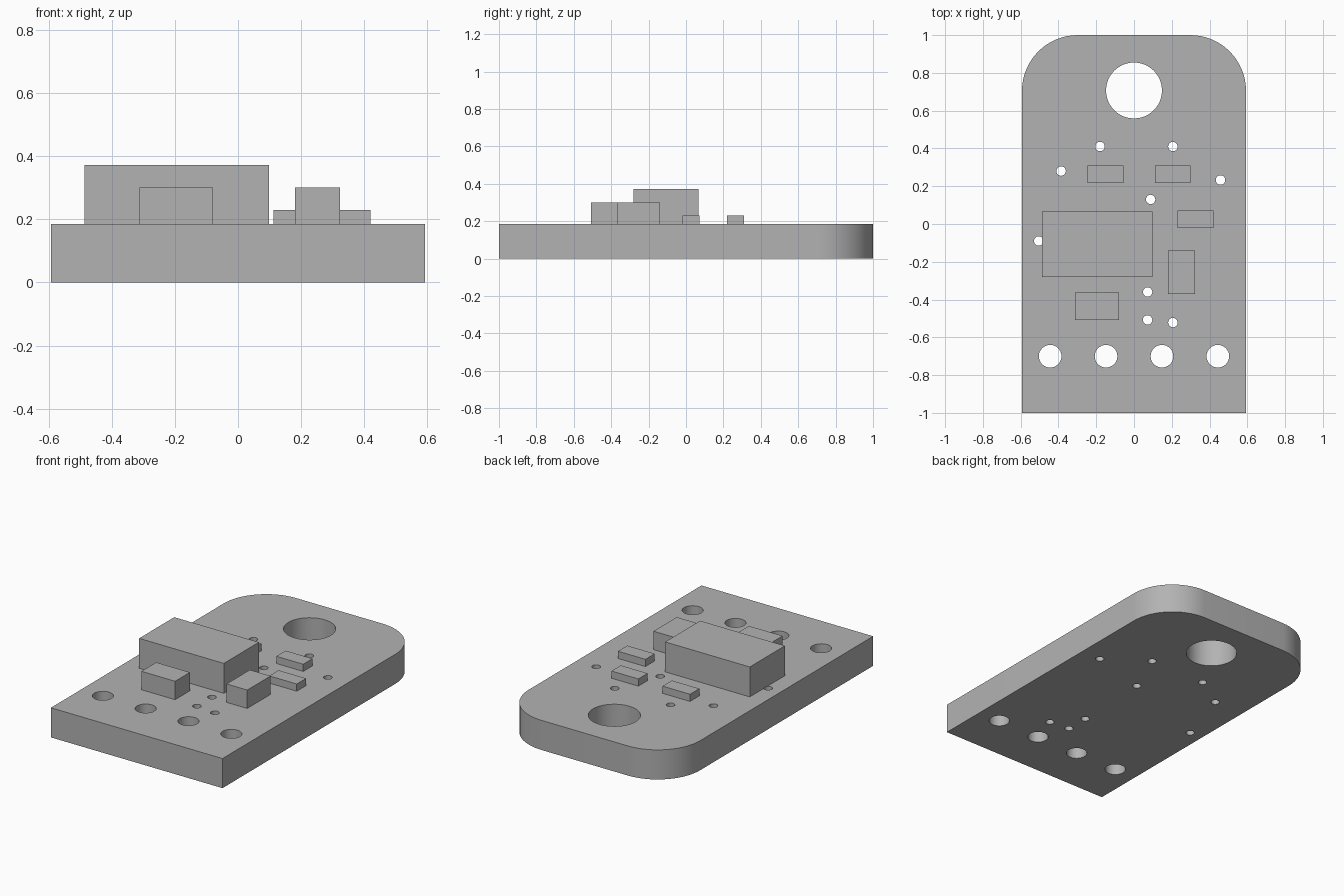
import bpy
import bmesh
from math import cos, sin, pi

old = bpy.data.objects.get("Cube")
if old:
    bpy.data.objects.remove(old, do_unlink=True)

HALF_W, THICK, CORNER = 0.593, 0.185, 0.295

gray = bpy.data.materials.new("plain gray")
gray.use_nodes = True
color = (0.45, 0.45, 0.45, 1)
gray.diffuse_color = color
gray.node_tree.nodes["Principled BSDF"].inputs["Base Color"].default_value = color


def arc(cx, cy, r, start, end, steps):
    angles = [start + (end - start) * i / steps for i in range(steps + 1)]
    return [(cx + r * cos(a), cy + r * sin(a)) for a in angles]


def circle(cx, cy, r, steps):
    return arc(cx, cy, r, 0, 2 * pi, steps)[:-1]


def add_loop(curve, points):
    spline = curve.splines.new("POLY")
    spline.points.add(len(points) - 1)
    for p, (x, y) in zip(spline.points, points):
        p.co = (x, y, 0, 1)
    spline.use_cyclic_u = True


def box(name, x0, x1, y0, y1, top):
    bm = bmesh.new()
    bmesh.ops.create_cube(bm, size=1)
    bmesh.ops.scale(bm, vec=(x1 - x0, y1 - y0, top - THICK), verts=bm.verts)
    bmesh.ops.translate(bm, vec=((x0 + x1) / 2, (y0 + y1) / 2, (top + THICK) / 2), verts=bm.verts)
    mesh = bpy.data.meshes.new(name)
    bm.to_mesh(mesh)
    bm.free()
    mesh.materials.append(gray)
    bpy.context.collection.objects.link(bpy.data.objects.new(name, mesh))


# Board outline with two rounded back corners
curve = bpy.data.curves.new("board_profile", "CURVE")
curve.dimensions = "2D"
curve.fill_mode = "BOTH"
curve.extrude = THICK / 2
cx, cy = HALF_W - CORNER, 1 - CORNER
add_loop(curve, [(-HALF_W, -1), (HALF_W, -1)]
         + arc(cx, cy, CORNER, 0, pi / 2, 16)
         + arc(-cx, cy, CORNER, pi / 2, pi, 16))

# Hanging hole, row of pin holes and scattered vias
add_loop(curve, circle(0, 0.707, 0.148, 48))
for i in range(4):
    add_loop(curve, circle(-0.444 + 0.296 * i, -0.70, 0.06, 32))
vias = [(-0.18, 0.41), (0.206, 0.41), (-0.386, 0.28), (0.458, 0.233), (0.088, 0.13),
        (-0.505, -0.09), (0.072, -0.36), (0.072, -0.508), (0.206, -0.522)]
for x, y in vias:
    add_loop(curve, circle(x, y, 0.025, 20))

# Turn the profile into a welded solid board
source = bpy.data.objects.new("board_source", curve)
bpy.context.collection.objects.link(source)
deps = bpy.context.evaluated_depsgraph_get()
mesh = bpy.data.meshes.new_from_object(source.evaluated_get(deps))
bpy.data.objects.remove(source, do_unlink=True)
bm = bmesh.new()
bm.from_mesh(mesh)
bmesh.ops.remove_doubles(bm, verts=bm.verts, dist=0.0001)
bmesh.ops.translate(bm, vec=(0, 0, THICK / 2), verts=bm.verts)
bmesh.ops.recalc_face_normals(bm, faces=bm.faces)
bm.to_mesh(mesh)
bm.free()
mesh.name = "board"
mesh.materials.clear()
mesh.materials.append(gray)
board = bpy.data.objects.new("board", mesh)
bpy.context.collection.objects.link(board)
bpy.ops.object.select_all(action="DESELECT")
board.select_set(True)
bpy.context.view_layer.objects.active = board
bpy.ops.object.shade_smooth_by_angle(angle=pi / 6)

# Components mounted on top
box("main_chip", -0.487, 0.098, -0.28, 0.066, 0.372)
box("side_capacitor", 0.18, 0.323, -0.37, -0.14, 0.30)
box("front_capacitor", -0.312, -0.079, -0.508, -0.362, 0.30)
box("back_right_resistor", -0.245, -0.055, 0.218, 0.31, 0.23)
box("back_left_resistor", 0.112, 0.298, 0.218, 0.31, 0.23)
box("side_resistor", 0.23, 0.42, -0.02, 0.072, 0.23)
